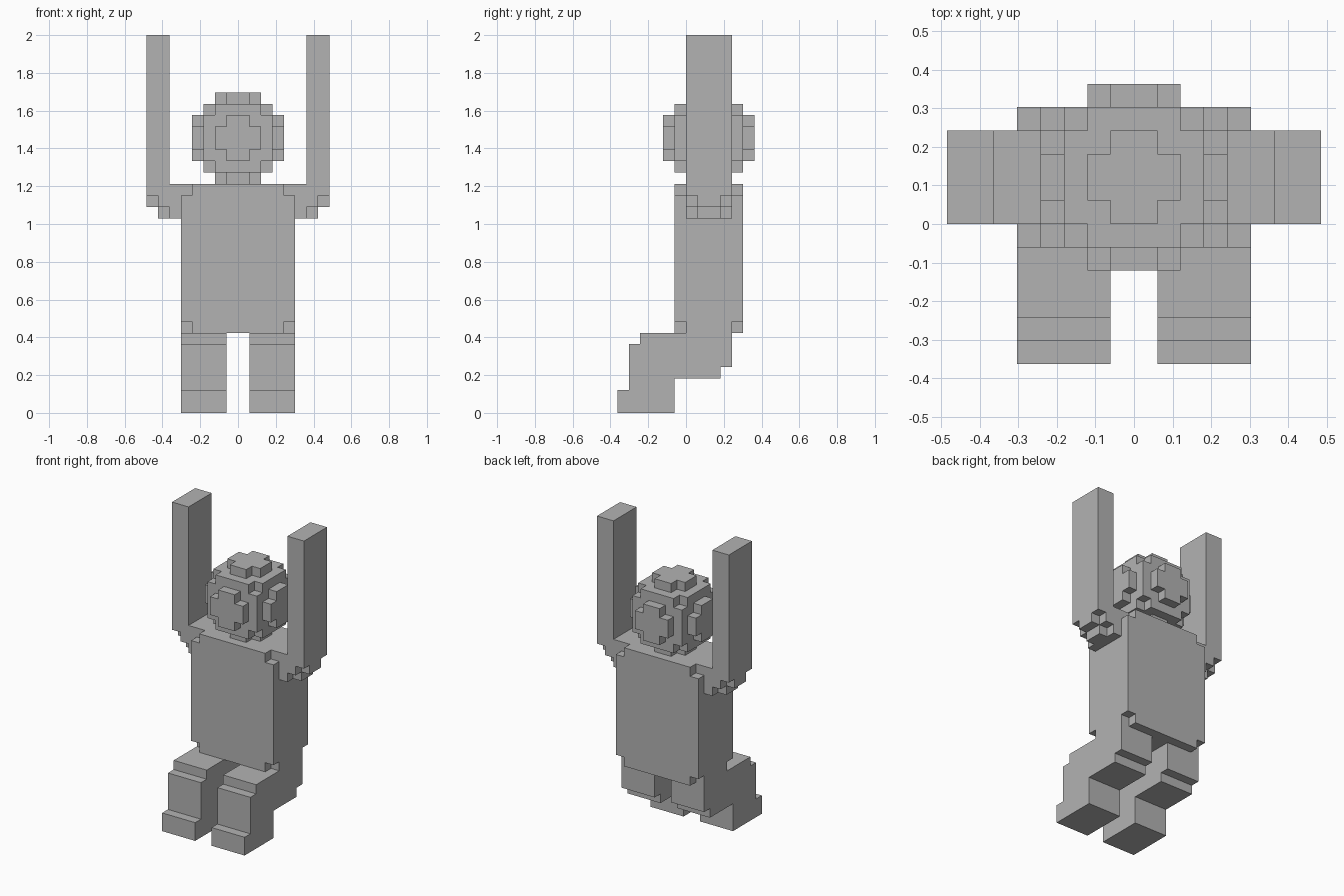
import bpy
import bmesh
from itertools import product
from mathutils import Vector

if "Cube" in bpy.data.objects:
    bpy.data.objects.remove(bpy.data.objects["Cube"], do_unlink=True)

U = 2 / 33  # size of one block

grey = bpy.data.materials.new("plain grey")
grey.use_nodes = True
colour = (0.45, 0.45, 0.45, 1)
grey.diffuse_color = colour
grey.node_tree.nodes["Principled BSDF"].inputs["Base Color"].default_value = colour


def box(x, y, z):
    """Set of blocks filling the given ranges."""
    return set(product(range(*x), range(*y), range(*z)))


def mirror(cells):
    return {(-1 - x, y, z) for x, y, z in cells}


def build(name, cells, solid):
    """Skin a set of blocks, leaving out faces buried inside the figure."""
    bm = bmesh.new()
    for cell in cells:
        for axis, side in product(range(3), (0, 1)):
            near = list(cell)
            near[axis] += 2 * side - 1
            if tuple(near) in solid:
                continue
            a, b = (axis + 1) % 3, (axis + 2) % 3
            corners = []
            for da, db in ((0, 0), (1, 0), (1, 1), (0, 1)):
                p = Vector(cell)
                p[axis] += side
                p[a] += da
                p[b] += db
                corners.append(bm.verts.new(p * U))
            bm.faces.new(corners if side else corners[::-1])
    bmesh.ops.remove_doubles(bm, verts=bm.verts, dist=U / 100)
    bmesh.ops.dissolve_limit(bm, angle_limit=0.01, verts=bm.verts, edges=bm.edges)
    mesh = bpy.data.meshes.new(name)
    bm.to_mesh(mesh)
    bm.free()
    mesh.materials.append(grey)
    bpy.context.collection.objects.link(bpy.data.objects.new(name, mesh))


# Torso: a block with its eight corners knocked off
torso = box((-5, 5), (-1, 5), (7, 20)) - set(product((-5, 4), (-1, 4), (7, 19)))

# Head: a ball of blocks
head = {(x, y, z) for x, y, z in box((-4, 4), (-2, 6), (20, 28))
        if (x + .5) ** 2 + (y - 1.5) ** 2 + (z - 23.5) ** 2 < 16}

# Raised arm: shoulder, stepped elbow and upright forearm
arm = box((5, 6), (0, 4), (17, 20))
for x, bottom in ((6, 17), (7, 18)):
    arm |= box((x, x + 1), (0, 4), (bottom + 1, 33))
    arm |= box((x, x + 1), (1, 3), (bottom, bottom + 1))

# Bent leg: thigh, knee, shin and foot
leg = (box((1, 5), (-4, 4), (4, 7)) | box((1, 5), (-5, 3), (3, 6))
       | box((1, 5), (-5, -1), (2, 6)) | box((1, 5), (-6, -1), (0, 2)))

parts = {"torso": torso, "head": head,
         "left_arm": arm, "right_arm": mirror(arm),
         "left_leg": leg, "right_leg": mirror(leg)}
figure = set().union(*parts.values())
for name, cells in parts.items():
    build(name, cells, figure)
